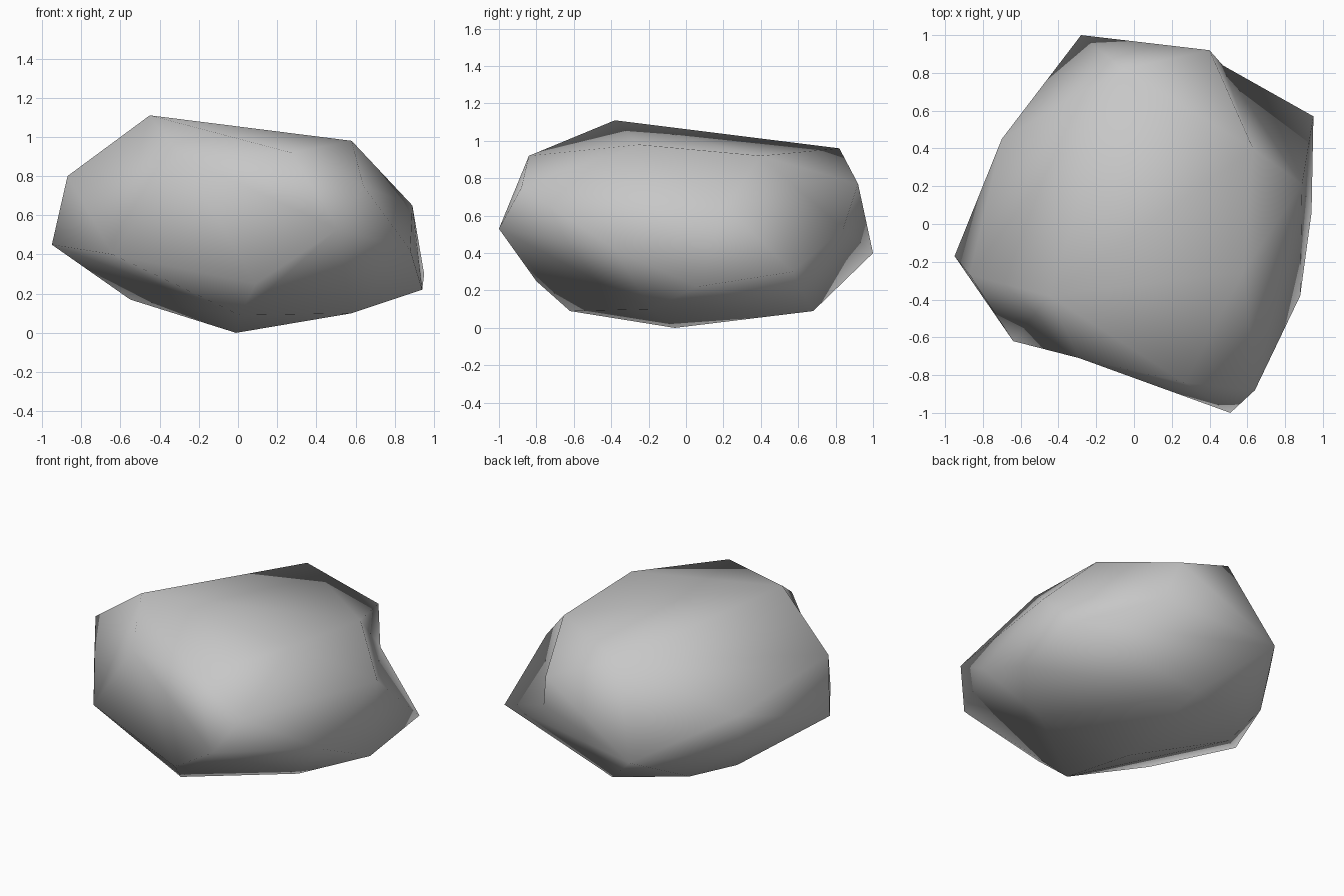
import bpy
import bmesh

default_cube = bpy.data.objects.get("Cube")
if default_cube:
    bpy.data.objects.remove(default_cube, do_unlink=True)

# Corners that border the hollows
peak = (-.45, -.38, 1.11)
brow = (-.29, -.71, .9)
left_shoulder = (-.87, -.27, .8)
low_corner = (-.64, -.62, .4)
front_tip = (.51, -1, .53)
back_corner = (.4, .92, .77)
side_crest = (.63, .4, .92)
side_tip = (.95, .57, .3)
side_hollow = (.47, .84, .53)

# Remaining corners, grouped from the crown to the underside
crown = [(.27, -.84, .92), (.58, -.25, .98), (-.06, .82, .96)]
girth = [(.89, .21, .65), (.64, -.88, .75), (.88, -.38, .42),
         (-.28, 1, .4), (-.7, .45, .62), (-.68, .39, .37), (-.95, -.17, .45)]
underside = [(.94, .06, .22), (.09, -.8, .25), (.01, -.62, .09),
             (.58, -.19, .1), (.07, .68, .09), (-.37, .49, .14),
             (-.55, .24, .17), (-.01, -.06, 0)]
corners = [peak, brow, left_shoulder, low_corner, front_tip,
           back_corner, side_crest, side_tip]


def make_material(name, colour):
    material = bpy.data.materials.new(name)
    material.use_nodes = True
    material.diffuse_color = colour
    shader = material.node_tree.nodes["Principled BSDF"]
    shader.inputs["Base Color"].default_value = colour
    shader.inputs["Roughness"].default_value = 0.9
    return material


def sink_edge(bm, start, end, point):
    """Split the edge between two corners and pull its middle to a point."""
    edge = bm.edges.get((start, end))
    if edge:
        middle = bmesh.utils.edge_split(edge, start, 0.5)[1]
        middle.co = point
        for face in list(middle.link_faces):
            opposite = next(v for v in face.verts
                            if v not in (start, end, middle))
            bmesh.utils.face_split(face, middle, opposite)


def turn_edge(bm, start, end):
    """Swap the diagonal between two triangles, folding them inwards."""
    edge = bm.edges.get((start, end))
    if edge:
        bmesh.utils.edge_rotate(edge, True)


def make_boulder(name, points, material):
    """Wrap a faceted skin around the points, hollow it and shade it smooth."""
    bm = bmesh.new()
    vert_at = {point: bm.verts.new(point) for point in points}
    hull = bmesh.ops.convex_hull(bm, input=bm.verts[:])
    loose = {item for key in ("geom_interior", "geom_unused")
             for item in hull[key] if isinstance(item, bmesh.types.BMVert)}
    bmesh.ops.delete(bm, geom=list(loose), context="VERTS")
    sink_edge(bm, vert_at[back_corner], vert_at[side_tip], side_hollow)
    for start, end in ((brow, left_shoulder), (low_corner, front_tip),
                       (side_crest, side_tip)):
        turn_edge(bm, vert_at[start], vert_at[end])
    bmesh.ops.recalc_face_normals(bm, faces=bm.faces[:])
    for face in bm.faces:
        face.smooth = True
    mesh = bpy.data.meshes.new(name)
    bm.to_mesh(mesh)
    bm.free()
    mesh.materials.append(material)
    boulder = bpy.data.objects.new(name, mesh)
    bpy.context.collection.objects.link(boulder)
    return boulder


stone_grey = make_material("stone_grey", (.57, .57, .57, 1))
make_boulder("boulder", corners + crown + girth + underside, stone_grey)
